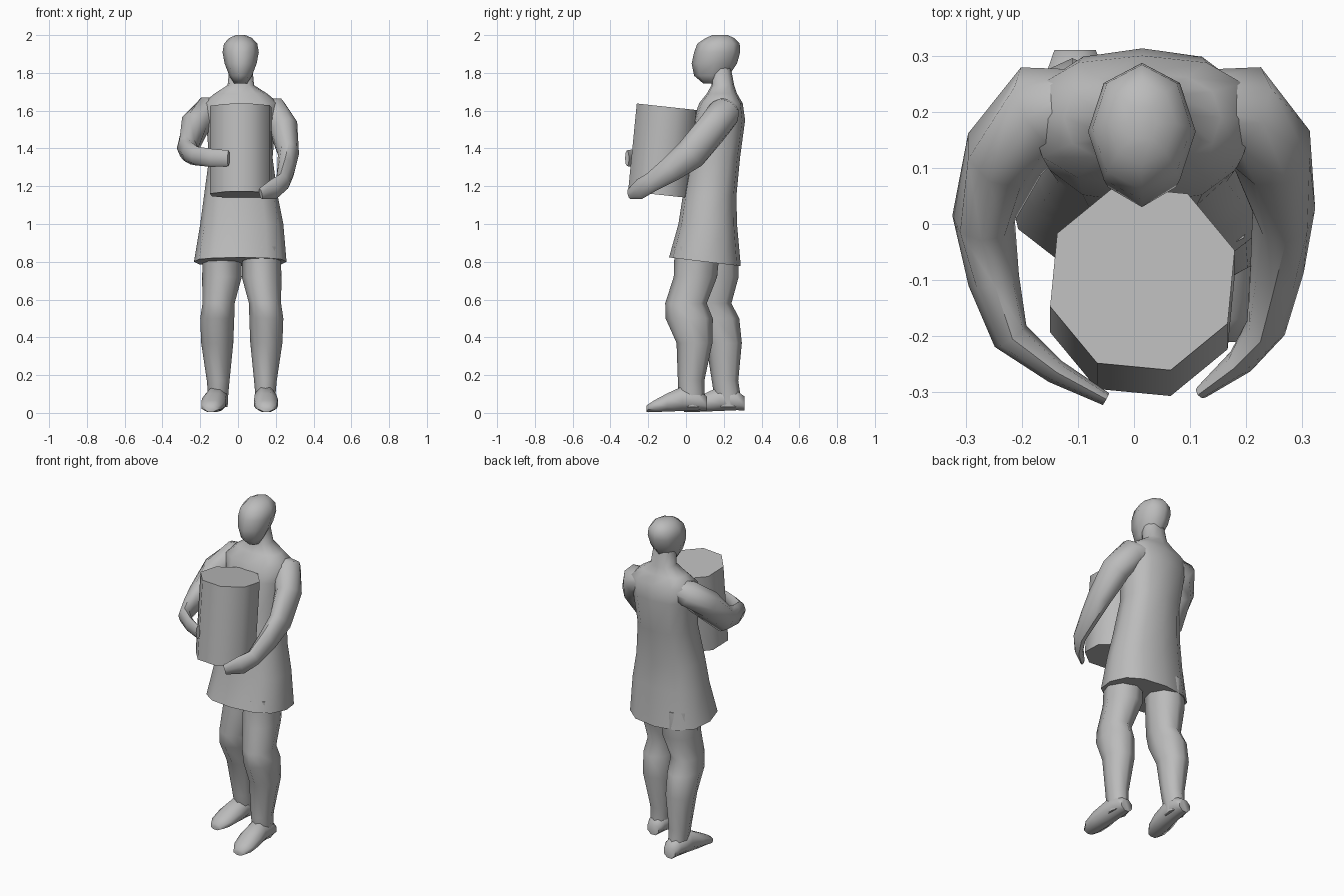
import bpy, bmesh, math
from mathutils import Vector

grey = bpy.data.materials.new("plain grey")
grey.diffuse_color = (0.5, 0.5, 0.5, 1)
X, Y, Z = Vector((1, 0, 0)), Vector((0, 1, 0)), Vector((0, 0, 1))


def loft(name, rings, n=8, frame=None, power=1.0, phase=0.0, angle=60):
    """Skin rings (x, y, z, half_width, half_height); frame=None follows the path."""
    bm = bmesh.new()
    pts = [Vector(r[:3]) for r in rings]
    loops = []
    for i, r in enumerate(rings):
        if frame:
            u, v = frame
        else:
            t = (pts[min(i + 1, len(pts) - 1)] - pts[max(i - 1, 0)]).normalized()
            u = t.cross(Z).normalized()
            v = u.cross(t)
        loop = []
        for k in range(n):
            a = 2 * math.pi * k / n + phase
            c, s = math.cos(a), math.sin(a)
            c = math.copysign(abs(c) ** power, c)
            s = math.copysign(abs(s) ** power, s)
            loop.append(bm.verts.new(pts[i] + u * c * r[3] + v * s * r[4]))
        loops.append(loop)
    for a, b in zip(loops, loops[1:]):
        for k in range(n):
            bm.faces.new((a[k], a[(k + 1) % n], b[(k + 1) % n], b[k]))
    bm.faces.new(loops[0])
    bm.faces.new(loops[-1])
    bmesh.ops.recalc_face_normals(bm, faces=bm.faces)
    me = bpy.data.meshes.new(name)
    bm.to_mesh(me)
    bm.free()
    me.materials.append(grey)
    ob = bpy.data.objects.new(name, me)
    bpy.context.collection.objects.link(ob)
    bpy.ops.object.select_all(action='DESELECT')
    ob.select_set(True)
    bpy.context.view_layer.objects.active = ob
    bpy.ops.object.shade_smooth_by_angle(angle=math.radians(angle))
    return ob


# tunic with shoulders and neck
tunic = loft("tunic", [
    (.012, .10, .80, .245, .19), (.02, .115, 1.0, .22, .155),
    (.015, .125, 1.15, .195, .142), (.015, .152, 1.35, .168, .134),
    (.015, .175, 1.55, .185, .138), (.015, .185, 1.64, .20, .115),
    (.015, .19, 1.69, .14, .08), (.015, .195, 1.735, .07, .06),
    (.015, .18, 1.84, .06, .055)], n=12, frame=(X, Y), power=.8)
# hem is higher at the front
for v in tunic.data.vertices:
    if v.co.z < .85:
        v.co.z -= (v.co.y - .1) * .12

# head with a narrow face
loft("head", [
    (.014, .13, 1.745, .035, .04), (.014, .135, 1.785, .06, .092),
    (.014, .15, 1.85, .085, .12), (.014, .165, 1.91, .096, .122),
    (.014, .172, 1.955, .088, .112), (.014, .18, 1.985, .06, .075),
    (.014, .18, 2.0, .025, .04)], frame=(X, Y))

# arms curl around the barrel, one lower than the other
loft("right_arm", [
    (.10, .215, 1.62, .06, .05), (.185, .205, 1.595, .085, .085),
    (.245, .135, 1.50, .075, .09), (.267, .025, 1.37, .056, .085),
    (.255, -.08, 1.29, .048, .068), (.235, -.185, 1.22, .036, .052),
    (.19, -.245, 1.185, .025, .055), (.12, -.30, 1.16, .012, .03)])
loft("left_arm", [
    (-.07, .215, 1.62, .06, .05), (-.16, .205, 1.60, .085, .08),
    (-.23, .125, 1.52, .075, .085), (-.268, .01, 1.40, .056, .075),
    (-.25, -.10, 1.375, .046, .06), (-.22, -.20, 1.36, .034, .05),
    (-.14, -.263, 1.35, .022, .048), (-.05, -.312, 1.348, .012, .042)])

# legs and feet: the left one stands further back
LEG = [(.125, .06, .88, .10, .12), (.125, .05, .72, .105, .115),
       (.143, .0, .58, .085, .11), (.15, .017, .5, .09, .125),
       (.15, .045, .37, .085, .095), (.145, .027, .17, .06, .07),
       (.145, .03, .08, .052, .07), (.145, .035, .03, .05, .065)]
FOOT = [(.145, .11, .05, .04, .04), (.145, .07, .065, .055, .055),
        (.145, -.02, .075, .06, .07), (.148, -.10, .055, .068, .052),
        (.15, -.17, .035, .06, .033), (.15, -.21, .022, .035, .018)]
for side in ("right", "left"):
    left = side == "left"

    def place(r, foot=False):
        x, y, z, a, b = r
        if not left:
            return r
        return (.04 - x - (max(0, .07 - y) * .12 if foot else 0),
                y + .2 - .12 * (0 if foot else z), z, a, b)

    loft(side + "_leg", [place(r) for r in LEG], frame=(X, Y))
    loft(side + "_foot", [place(r, True) for r in FOOT], frame=(X, Z),
         phase=math.pi / 8)

# eight-sided barrel leaning slightly
tilt = math.radians(6.2)
loft("barrel", [(.015, -.143, 1.155, .172, .172), (.015, -.097, 1.62, .172, .172)],
     frame=(X, Vector((0, math.cos(tilt), -math.sin(tilt)))),
     phase=math.radians(17))
